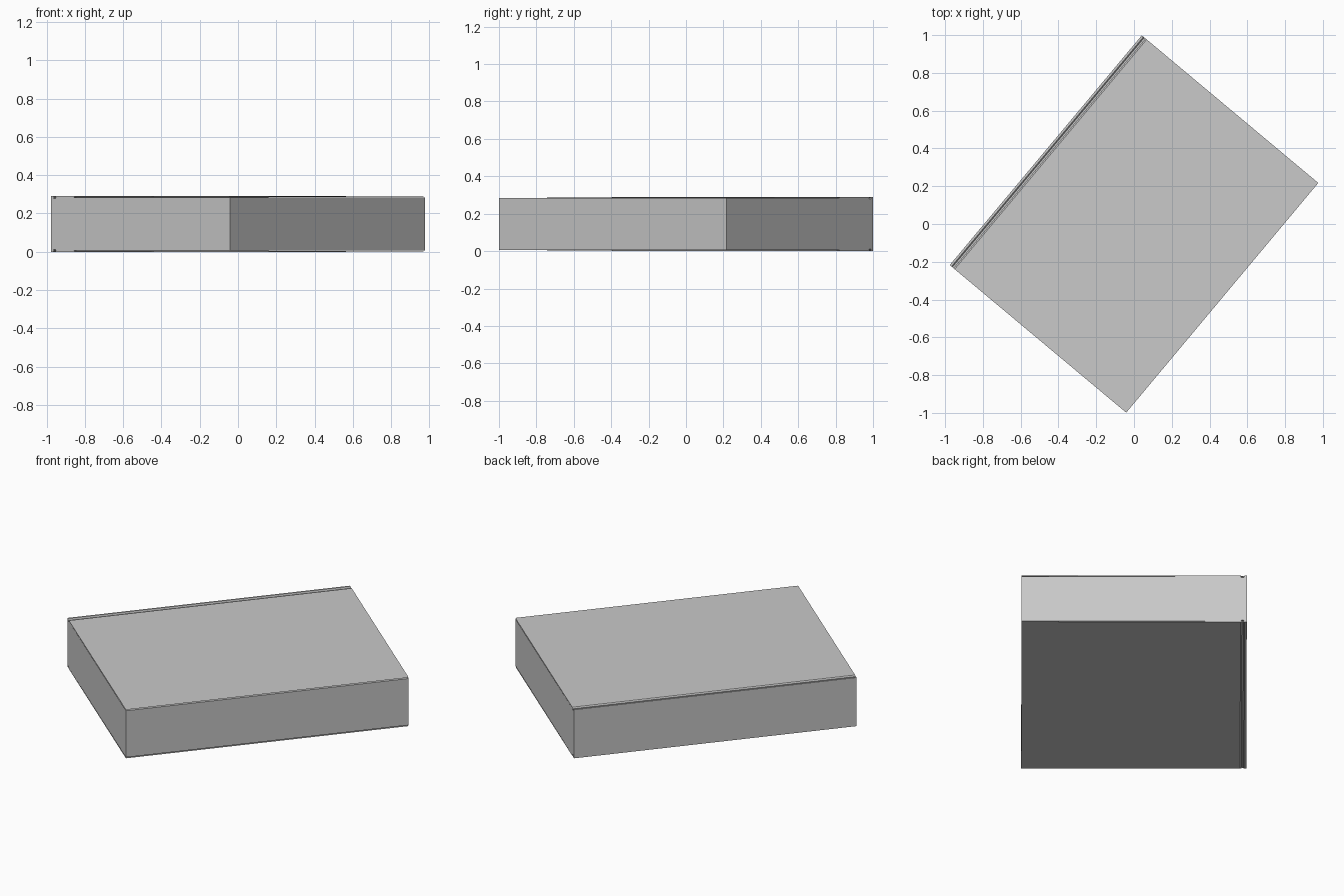
import bpy, bmesh, math

cube = bpy.data.objects.get("Cube")
if cube:
    bpy.data.objects.remove(cube, do_unlink=True)

WIDTH, LENGTH, HEIGHT = 1.218, 1.585, 0.29
BOARD = 0.006                      # cover thickness
OVERHANG_END, OVERHANG_FORE = 0.028, 0.014
TURN = math.radians(-39.9)         # the book lies turned on the ground

grey = bpy.data.materials.new("plain_grey")
grey.use_nodes = True
colour = (0.588, 0.588, 0.588, 1)
grey.diffuse_color = colour
grey.node_tree.nodes["Principled BSDF"].inputs["Base Color"].default_value = colour


def prism(name, profile, length):
    """Extrude an (x, z) outline along the book's length."""
    bm = bmesh.new()
    verts = [bm.verts.new((x - WIDTH / 2, -length / 2, z + HEIGHT / 2)) for x, z in profile]
    face = bm.faces.new(verts)
    out = bmesh.ops.extrude_face_region(bm, geom=[face])
    moved = [v for v in out["geom"] if isinstance(v, bmesh.types.BMVert)]
    bmesh.ops.translate(bm, vec=(0, length, 0), verts=moved)
    bmesh.ops.recalc_face_normals(bm, faces=bm.faces)
    mesh = bpy.data.meshes.new(name)
    bm.to_mesh(mesh)
    bm.free()
    mesh.materials.append(grey)
    obj = bpy.data.objects.new(name, mesh)
    obj.rotation_euler.z = TURN
    bpy.context.collection.objects.link(obj)
    return obj


def mirrored(half):
    """Continue an upper outline with its reflection below mid height."""
    return half + [(x, -z) for x, z in reversed(half)]


# Wrapped cover: spine and two boards with a hinge groove beside the spine
top = HEIGHT / 2
groove = [(0.012, 0), (0.018, 0.006), (0.027, 0.006), (0.034, 0)]
outer = [(0, top)] + [(x, top - d) for x, d in groove] + [(WIDTH, top)]
inner = [(max(x, BOARD), z - BOARD) for x, z in outer]
half_outer, half_inner = outer[::-1], inner
prism("cover", mirrored(half_outer) + mirrored(half_inner)[::-1], LENGTH)

# Page block, set back from the cover on three sides
inside = top - BOARD
fore = WIDTH - OVERHANG_FORE
prism("page_block", [(BOARD, -inside), (fore, -inside), (fore, inside), (BOARD, inside)],
      LENGTH - 2 * OVERHANG_END)
